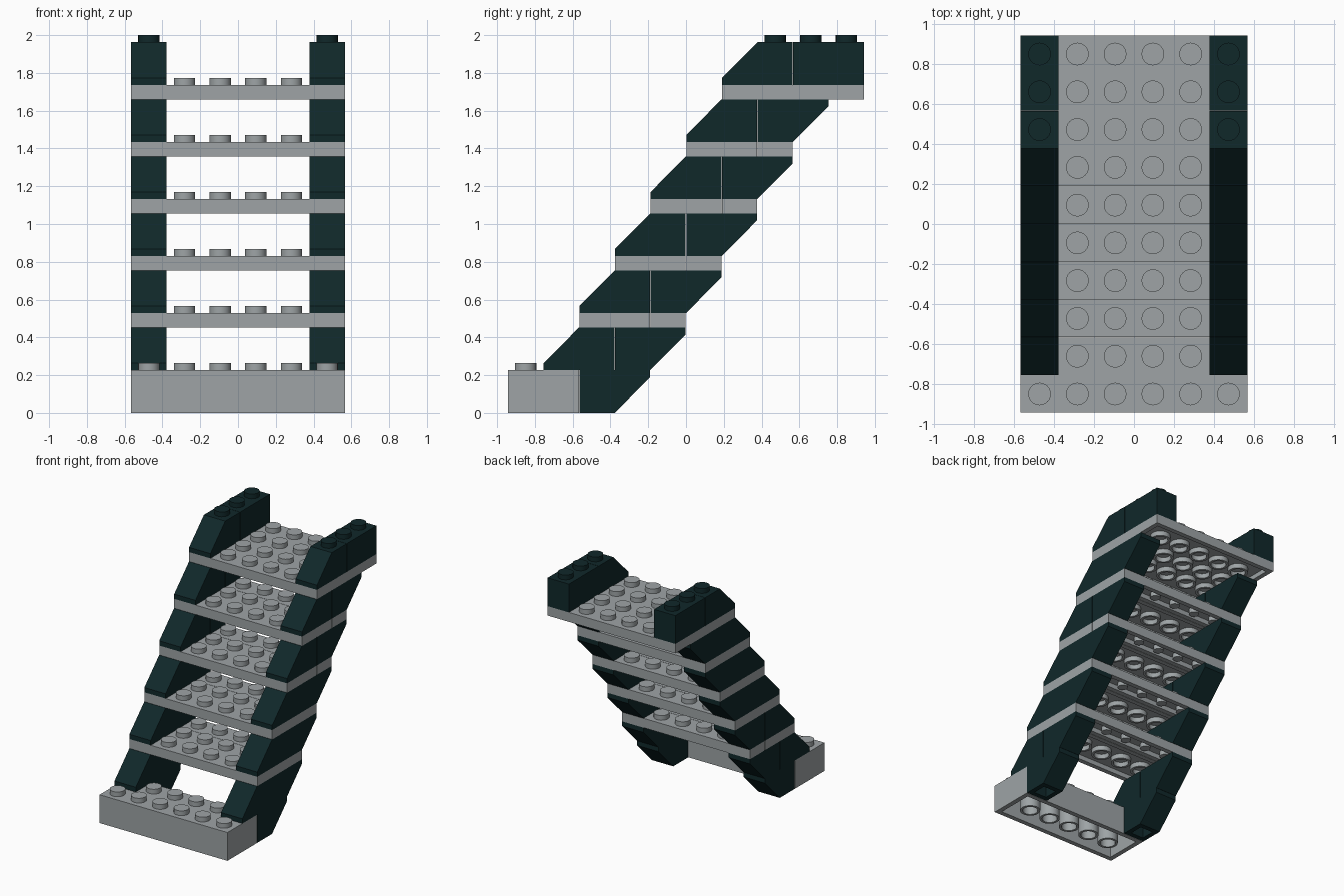
import bpy
import bmesh
import math
from mathutils import Matrix, Vector

cube = bpy.data.objects.get("Cube")
if cube:
    bpy.data.objects.remove(cube, do_unlink=True)

# Dimensions in small brick units, scaled when the mesh is made
U = 2 / 212
PITCH, BRICK, PLATE, STUD = 20, 24, 8, 4
HALF_W = 60
GAP = 0.15


def material(name, rgb):
    mat = bpy.data.materials.new(name)
    mat.use_nodes = True
    mat.diffuse_color = (*rgb, 1)
    node = mat.node_tree.nodes["Principled BSDF"]
    node.inputs["Base Color"].default_value = (*rgb, 1)
    node.inputs["Roughness"].default_value = 0.5
    return mat


GREY = material("light grey", (0.342, 0.371, 0.381))
DARK = material("dark teal black", (0.0052, 0.0212, 0.0232))


def recess(bm, face, wall, depth):
    """Hollow a downward face, leaving a rim."""
    bmesh.ops.inset_individual(bm, faces=[face], thickness=wall, use_even_offset=True)
    floor = bmesh.ops.extrude_discrete_faces(bm, faces=[face])["faces"][0]
    bmesh.ops.translate(bm, verts=floor.verts, vec=(0, 0, depth))


def bottom_face(faces):
    return min(faces, key=lambda f: (round(f.calc_center_median().z, 3), f.normal.z))


def prism(bm, profile, x0, x1):
    """Extrude a y-z outline along x."""
    a = [bm.verts.new((x0, y, z)) for y, z in profile]
    b = [bm.verts.new((x1, y, z)) for y, z in profile]
    n = len(profile)
    faces = [bm.faces.new(a), bm.faces.new(b[::-1])]
    faces += [bm.faces.new((a[i], b[i], b[(i + 1) % n], a[(i + 1) % n])) for i in range(n)]
    bmesh.ops.recalc_face_normals(bm, faces=faces)
    bm.normal_update()
    return faces


def cylinder(bm, x, y, z0, z1, r, bore=0):
    verts = bmesh.ops.create_cone(
        bm, cap_ends=True, segments=24, radius1=r, radius2=r, depth=z1 - z0,
        matrix=Matrix.Translation((x, y, (z0 + z1) / 2)))["verts"]
    if bore:
        bm.normal_update()
        faces = {f for v in verts for f in v.link_faces}
        recess(bm, bottom_face(faces), r - bore, z1 - z0 - 1)


def finish(bm, name, mat):
    bmesh.ops.scale(bm, verts=bm.verts, vec=Vector((U, U, U)))
    mesh = bpy.data.meshes.new(name)
    bm.to_mesh(mesh)
    bm.free()
    mesh.materials.append(mat)
    obj = bpy.data.objects.new(name, mesh)
    bpy.context.collection.objects.link(obj)
    bpy.ops.object.select_all(action='DESELECT')
    obj.select_set(True)
    bpy.context.view_layer.objects.active = obj
    bpy.ops.object.shade_smooth_by_angle(angle=math.radians(30))


def studded_slab(name, y0, rows, z0, height, full_rows=0):
    """Full-width hollow slab; only full_rows carry studs at both ends."""
    bm = bmesh.new()
    y1, z1 = y0 + rows * PITCH, z0 + height
    a, b = y0 + GAP, y1 - GAP
    faces = prism(bm, [(a, z0), (b, z0), (b, z1), (a, z1)], -HALF_W, HALF_W)
    recess(bm, bottom_face(faces), 4, height - 4)
    # Studs on top
    for row in range(rows):
        cols = 6 if row < full_rows else 4
        for c in range(cols):
            x = (c - (cols - 1) / 2) * PITCH
            cylinder(bm, x, y0 + (row + 0.5) * PITCH, z1, z1 + STUD, 6)
    # Tubes below, or slim pins under a single row
    for c in range(-2, 3):
        if rows == 1:
            cylinder(bm, c * PITCH, y0 + PITCH / 2, z0, z1 - 3, 4)
        for row in range(1, rows):
            cylinder(bm, c * PITCH, y0 + row * PITCH, z0, z1 - 3, 8, 6)
    finish(bm, name, GREY)


def side_brick(name, side, profile, y, z, studs=(), hollow=False):
    """One-stud-wide dark brick on the left (+1) or right (-1) side."""
    bm = bmesh.new()
    xs = sorted((side * (HALF_W - PITCH), side * HALF_W))
    faces = prism(bm, [(y + p, z + q) for p, q in profile], *xs)
    if hollow:
        recess(bm, bottom_face(faces), 4, BRICK - 6)
    for s in studs:
        cylinder(bm, side * (HALF_W - PITCH / 2), y + s, z + BRICK, z + BRICK + STUD, 6)
    finish(bm, name, DARK)


# Outlines in y-z, front edge at zero
E = 2 * PITCH - GAP
SLOPE = [(GAP, 0), (E, 0), (E, BRICK), (PITCH, BRICK), (GAP, 4)]
OVERHANG = [(GAP, 0), (PITCH, 0), (E, BRICK - 4), (E, BRICK), (GAP, BRICK)]
BLOCK = [(GAP, 0), (E, 0), (E, BRICK), (GAP, BRICK)]

# Bottom step
studded_slab("base_brick", -100, 2, 0, BRICK, full_rows=1)

# Treads, each one stud further back
for k in range(4):
    y, z = -60 + k * PITCH, 48 + k * (BRICK + PLATE)
    studded_slab(f"tread_front_{k + 1}", y, 2, z, PLATE)
    studded_slab(f"tread_back_{k + 1}", y + 2 * PITCH, 1, z, PLATE)
studded_slab("top_landing", 20, 4, 176, PLATE)

# Side stringers
for side, label in ((1, "left"), (-1, "right")):
    side_brick(f"{label}_foot", side, OVERHANG, -60, 0, hollow=True)
    for k in range(5):
        y, z = -80 + k * PITCH, BRICK + k * (BRICK + PLATE)
        side_brick(f"{label}_slope_{k + 1}", side, SLOPE, y, z)
        side_brick(f"{label}_overhang_{k + 1}", side, OVERHANG, y + 2 * PITCH, z)
    side_brick(f"{label}_top_slope", side, SLOPE, 20, 184, studs=(30,))
    side_brick(f"{label}_top_block", side, BLOCK, 60, 184, studs=(10, 30))
